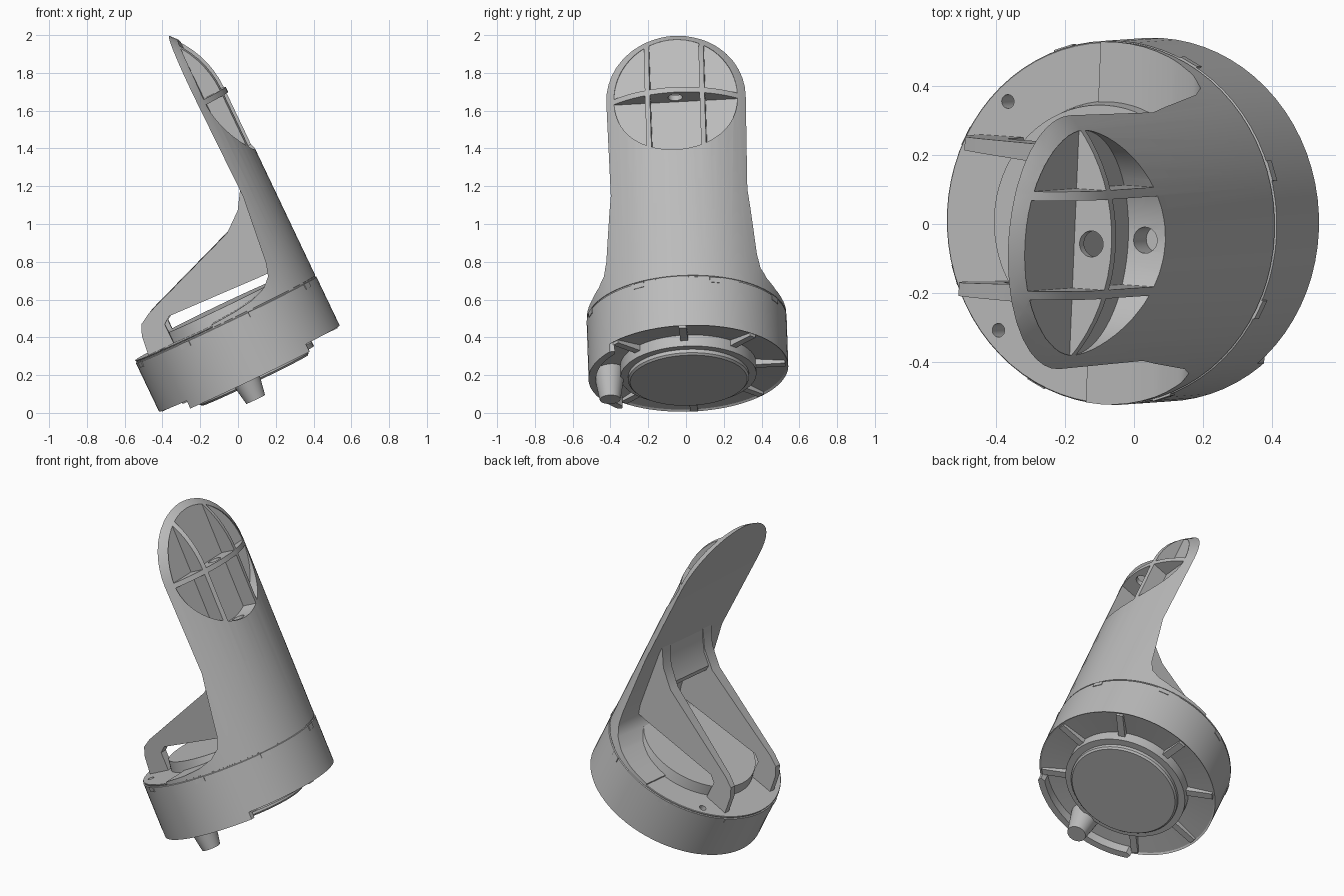
import bpy, bmesh, math
from mathutils import Matrix, Vector

cube = bpy.data.objects.get("Cube")
if cube:
    bpy.data.objects.remove(cube)

grey = bpy.data.materials.new("grey plastic")
grey.use_nodes = True
grey.diffuse_color = (0.5, 0.5, 0.5, 1)
grey.node_tree.nodes["Principled BSDF"].inputs["Base Color"].default_value = (0.5, 0.5, 0.5, 1)

# Tilted frame of the part: local z runs along the drum axis, local x towards the neck
up = Vector((-0.43, -0.03, 0.90)).normalized()
out = Vector((0.90, -0.06, 0.43))
out = (out - up * out.dot(up)).normalized()
side = up.cross(out)
FRAME = Matrix.Translation((0.06, 0.012, 0.235)) @ Matrix((out, side, up)).transposed().to_4x4()
R = 0.53
parts = []


def finish(name, bm, keep=True):
    bmesh.ops.recalc_face_normals(bm, faces=bm.faces)
    mesh = bpy.data.meshes.new(name)
    bm.to_mesh(mesh)
    bm.free()
    mesh.materials.append(grey)
    ob = bpy.data.objects.new(name, mesh)
    bpy.context.collection.objects.link(ob)
    if keep:
        parts.append(ob)
    return ob


def lathe(name, profile, steps=72):
    bm = bmesh.new()
    vs = [bm.verts.new((r, 0, z)) for r, z in profile]
    edges = [bm.edges.new(p) for p in zip(vs, vs[1:])]
    if profile[0][0] > 0:
        edges.append(bm.edges.new((vs[-1], vs[0])))
    bmesh.ops.spin(bm, geom=vs + edges, cent=(0, 0, 0), axis=(0, 0, 1),
                   angle=math.tau, steps=steps)
    bmesh.ops.remove_doubles(bm, verts=bm.verts, dist=1e-5)
    return finish(name, bm)


def prism(name, outline, y0, y1, keep=True):
    bm = bmesh.new()
    face = bm.faces.new([bm.verts.new((x, y0, z)) for x, z in outline])
    ext = bmesh.ops.extrude_face_region(bm, geom=[face])
    moved = [g for g in ext["geom"] if isinstance(g, bmesh.types.BMVert)]
    bmesh.ops.translate(bm, verts=moved, vec=(0, y1 - y0, 0))
    return finish(name, bm, keep)


def box(name, centre, size, angle=0, keep=True):
    bm = bmesh.new()
    bmesh.ops.create_cube(bm, size=1, matrix=Matrix.Rotation(angle, 4, "Z")
                          @ Matrix.Translation(centre) @ Matrix.Diagonal((*size, 1)))
    return finish(name, bm, keep)


def cone(name, matrix, r1, r2, depth, keep=True, segments=32):
    bm = bmesh.new()
    bmesh.ops.create_cone(bm, cap_ends=True, segments=segments, radius1=r1, radius2=r2,
                          depth=depth, matrix=matrix)
    return finish(name, bm, keep)


def boolean(ob, tool, operation="DIFFERENCE"):
    mod = ob.modifiers.new("cut", "BOOLEAN")
    mod.object, mod.operation, mod.solver = tool, operation, "EXACT"
    bpy.context.view_layer.update()
    baked = bpy.data.meshes.new_from_object(ob.evaluated_get(bpy.context.evaluated_depsgraph_get()))
    ob.modifiers.clear()
    ob.data = baked
    bpy.data.objects.remove(tool)


# Drum with a seam groove, a slightly conical underside and a stepped round bottom plate
drum = lathe("drum", [(0, -0.07), (0.31, -0.07), (0.32, -0.06), (0.32, -0.04), (0.36, -0.04),
                      (0.36, 0.025), (R - 0.01, 0.008), (R, 0), (R, 0.285), (0.524, 0.288),
                      (0.524, 0.294), (0.528, 0.297), (0.525, 0.30), (0.355, 0.30),
                      (0.345, 0.362), (0, 0.362)])
for angle in (92, 136, -92, -136):
    spot = Matrix.Rotation(math.radians(angle), 4, "Z") @ Matrix.Translation((0.48, 0, 0.3))
    boolean(drum, cone("hole_cutter", spot, 0.02, 0.02, 0.2, False))

# Underside ribs and small latch tabs around the drum
for i in range(8):
    turn = i * math.tau / 8
    box(f"bottom_rib_{i + 1}", (0.43, 0, 0.01), (0.17, 0.04, 0.035), turn)
    box(f"latch_tab_{i + 1}", (R - 0.007, 0, 0.272), (0.02, 0.06, 0.03), turn - math.radians(25))

# Side skirt and locating peg under the drum
skirt = lathe("side_skirt", [(0.49, -0.045), (R, -0.045), (R, 0.02), (0.49, 0.02)])
boolean(skirt, box("skirt_limit", (0, -0.5, 0), (0.70, 0.26, 0.3), keep=False), "INTERSECT")
cone("locating_peg", Matrix.Translation((-0.015, -0.42, -0.065)), 0.055, 0.085, 0.17)

# Neck: a round-ended cylinder trimmed to a slice that flares into the drum
dome = [(R * math.cos(t * math.pi / 32), 1.4 + R * math.sin(t * math.pi / 32)) for t in range(16)]
neck = lathe("neck", [(0, 0.295), (R - 0.002, 0.295)] + dome + [(0, 1.4 + R)])
trim = prism("neck_trim", [(0.6, 0.2), (-0.05, 0.2), (-0.05, 0.31), (0.1, 0.32), (0.2, 0.335),
                           (0.28, 0.365), (0.325, 0.41), (0.345, 0.48), (0.36, 0.62),
                           (0.385, 0.85), (0.373, 2), (0.6, 2)], -0.7, 0.7, False)
boolean(neck, trim, "INTERSECT")

# Oval pocket near the tip, divided by ribs, with a bore through the cross rib
pocket = cone("pocket_cutter", Matrix.Translation((0.51, 0, 1.385)) @ Matrix.Rotation(math.pi / 2, 4, "Y")
              @ Matrix.Diagonal((0.35, 0.328, 1, 1)), 1, 1, 0.2, False, 64)
for y in (-0.145, 0.145):
    boolean(pocket, box("rib_slab", (0.5, y, 1.39), (0.5, 0.026, 1), keep=False))
boolean(pocket, box("cross_slab", (0.5, 0, 1.385), (0.5, 1, 0.03), keep=False))
boolean(neck, pocket)
boolean(neck, cone("bore_cutter", Matrix.Translation((0.465, 0, 1.2)), 0.038, 0.038, 0.5, False))

# Pair of bracing wings with an open slot above the drum
wing = [(0.42, 0.95), (0.37, 0.87), (0.32, 0.79), (0.217, 0.705), (-0.34, 0.50), (-0.40, 0.465),
        (-0.425, 0.41), (-0.44, 0.29), (-0.29, 0.29), (-0.29, 0.41), (-0.25, 0.44),
        (0.27, 0.42), (0.40, 0.42)]
for name, s in (("left_wing", 1), ("right_wing", -1)):
    ob = prism(name, wing, s * 0.195, s * 0.232)
    for v in ob.data.vertices:
        # Thicken the wings inwards where they meet the neck
        if abs(v.co.y) < 0.2:
            v.co.y -= s * 0.05 * (v.co.x + 0.44)

# Sloping bridge that joins the wings at the neck
prism("wing_bridge", [(0.40, 0.91), (0.36, 0.84), (0.31, 0.765), (0.25, 0.715), (0.25, 0.68),
                      (0.31, 0.69), (0.40, 0.69)], -0.2, 0.2)

# Shade and place everything
for ob in parts:
    ob.data.shade_smooth()
    ob.data.set_sharp_from_angle(angle=math.radians(30))
    ob.matrix_world = FRAME
